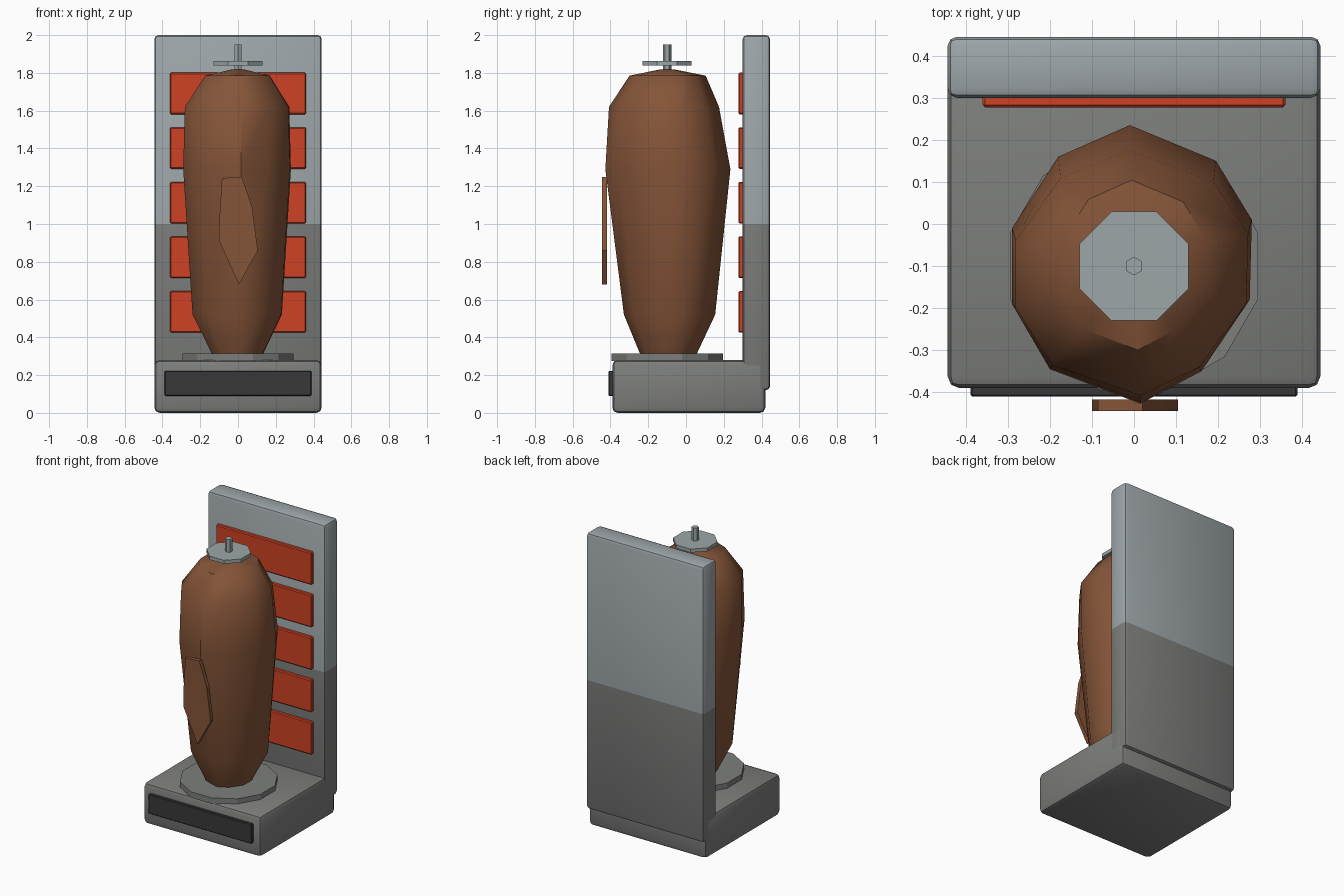
import bpy, bmesh
from math import radians, cos, sin, pi

old = bpy.data.objects.get("Cube")
if old:
    bpy.data.objects.remove(old, do_unlink=True)


def material(name, rgb):
    m = bpy.data.materials.new(name)
    m.use_nodes = True
    m.diffuse_color = (*rgb, 1)
    m.node_tree.nodes["Principled BSDF"].inputs["Base Color"].default_value = (*rgb, 1)
    return m


light_grey = material("light grey", (0.34, 0.38, 0.395))
dark_grey = material("dark grey", (0.205, 0.212, 0.202))
orange = material("heater orange", (0.62, 0.054, 0.018))
brown = material("roast brown", (0.235, 0.09, 0.04))
black = material("panel black", (0.04, 0.04, 0.041))


def finish(name, bm, mats, angle=None):
    bmesh.ops.recalc_face_normals(bm, faces=bm.faces)
    me = bpy.data.meshes.new(name)
    bm.to_mesh(me)
    bm.free()
    ob = bpy.data.objects.new(name, me)
    bpy.context.collection.objects.link(ob)
    for m in mats:
        me.materials.append(m)
    if angle:
        bpy.ops.object.select_all(action='DESELECT')
        ob.select_set(True)
        bpy.context.view_layer.objects.active = ob
        bpy.ops.object.shade_smooth_by_angle(angle=radians(angle))
    return ob


def box(name, lo, hi, mats, bevel, segments=2, split_z=None):
    """Bevelled box; faces above split_z take the second material."""
    bm = bmesh.new()
    bmesh.ops.create_cube(bm, size=1)
    for v in bm.verts:
        v.co = [(a + b) / 2 + c * (b - a) for a, b, c in zip(lo, hi, v.co)]
    bmesh.ops.bevel(bm, geom=bm.edges[:], offset=bevel, segments=segments,
                    profile=0.5, affect='EDGES')
    if split_z:
        bmesh.ops.bisect_plane(bm, geom=bm.verts[:] + bm.edges[:] + bm.faces[:],
                               plane_co=(0, 0, split_z), plane_no=(0, 0, 1))
        for f in bm.faces:
            f.material_index = int(f.calc_center_median().z > split_z)
    return finish(name, bm, mats, 30)


def loft(name, rings, mat, angle=None):
    """Closed solid skinned through rings of points."""
    bm = bmesh.new()
    loops = [[bm.verts.new(p) for p in ring] for ring in rings]
    n = len(loops[0])
    for a, b in zip(loops, loops[1:]):
        for i in range(n):
            j = (i + 1) % n
            bm.faces.new((a[i], a[j], b[j], b[i]))
    bm.faces.new(loops[0])
    bm.faces.new(loops[-1])
    return finish(name, bm, [mat], angle)


AXIS_Y = -0.1


def prism(name, radius, sides, z0, z1, mat, turn):
    ring = [(radius * cos(2 * pi * i / sides + radians(turn)),
             AXIS_Y + radius * sin(2 * pi * i / sides + radians(turn)))
            for i in range(sides)]
    return loft(name, [[(x, y, z) for x, y in ring] for z in (z0, z1)], mat)


# Housing: base, control panel and upright back
box("base", (-0.443, -0.39, 0), (0.443, 0.42, 0.28), [dark_grey], 0.028)
box("control_panel", (-0.388, -0.41, 0.09), (0.388, -0.38, 0.222), [black], 0.004, 1)
box("back_panel", (-0.443, 0.3, 0.12), (0.443, 0.445, 2.0),
    [dark_grey, light_grey], 0.022, 2, 1.0)

# Row of heating elements up the back
for i in range(5):
    z = 0.535 + i * 0.289
    box(f"heater_{i + 1}", (-0.36, 0.277, z - 0.11), (0.36, 0.31, z + 0.11),
        [orange], 0.006, 1)

# Turntable, spit and top disc
prism("turntable", 0.305, 12, 0.275, 0.315, dark_grey, 15)
prism("spit_rod", 0.022, 6, 0.3, 1.95, light_grey, 30)
prism("top_disc", 0.14, 8, 1.838, 1.862, light_grey, 22.5)

# Uneven stack of roast, lofted from one outline
outline = [(-0.01, 0.335), (-0.18, 0.26), (-0.29, 0.09), (-0.29, -0.09), (-0.2, -0.245),
           (0.015, -0.327), (0.16, -0.25), (0.275, -0.08), (0.28, 0.11), (0.195, 0.25)]
# height, x scale, y scale, y centre
levels = [(0.31, 0.47, 0.45, -0.095), (0.52, 0.83, 0.73, -0.09), (1.29, 1, 1, -0.1),
          (1.62, 0.97, 0.88, -0.12), (1.785, 0.6, 0.61, -0.1), (1.818, 0.12, 0.12, -0.1)]
loft("roast", [[(x * sx, yc + y * sy, z) for x, y in outline]
               for z, sx, sy, yc in levels], brown, 45)

# Thin slice at the front
slice_outline = [(-0.085, 1.243), (0.02, 1.25), (0.075, 1.09), (0.105, 0.86),
                 (0.005, 0.68), (-0.1, 0.91), (-0.1, 1.0)]
loft("cut_slice", [[(x, y, z) for x, z in slice_outline] for y in (-0.445, -0.417)], brown)
